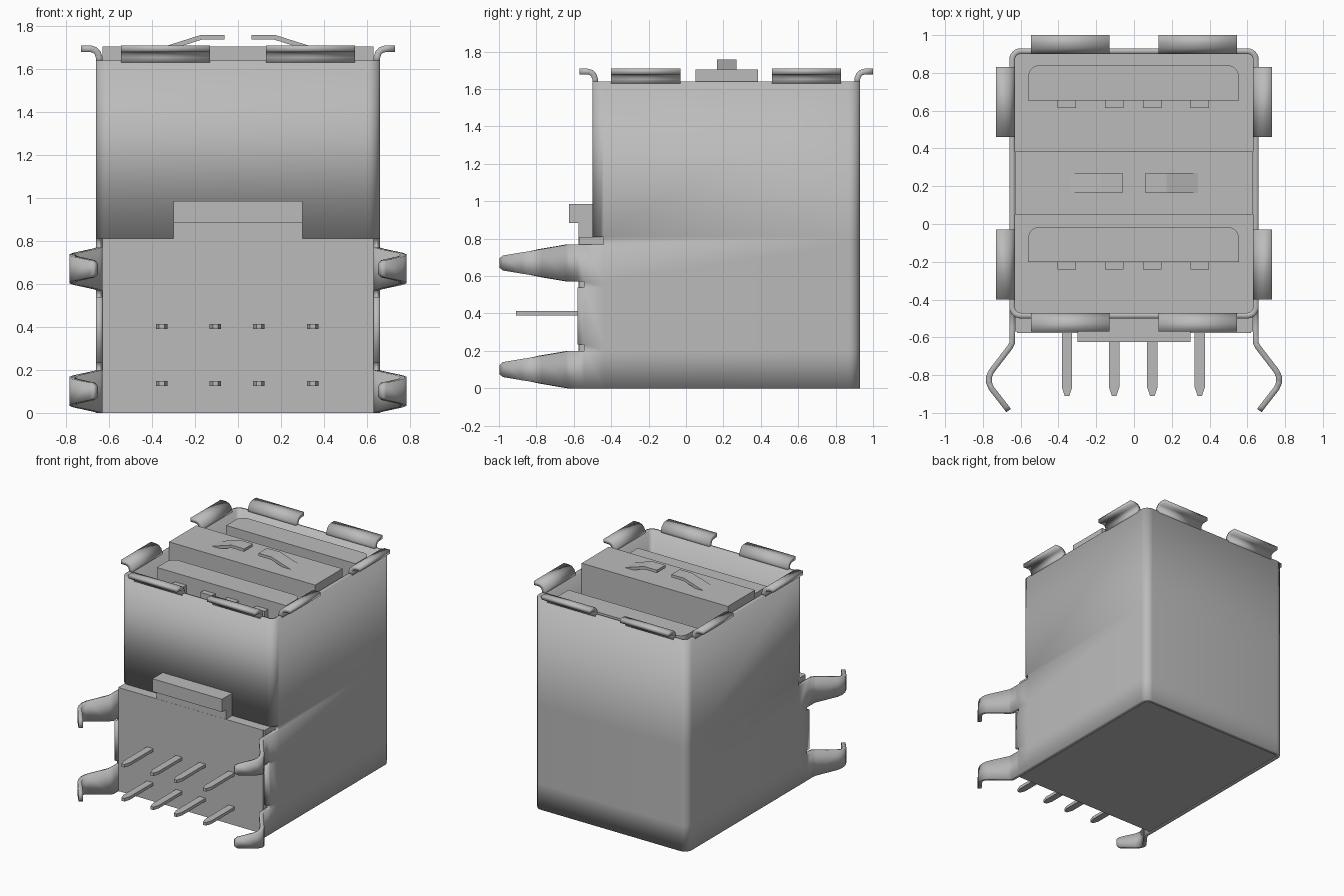
import bpy, bmesh
from math import sin, cos, radians

if "Cube" in bpy.data.objects:
    bpy.data.objects.remove(bpy.data.objects["Cube"])

grey = bpy.data.materials.new("plain grey")
grey.use_nodes = True
grey.diffuse_color = (0.5, 0.5, 0.5, 1)
grey.node_tree.nodes["Principled BSDF"].inputs["Base Color"].default_value = (0.5, 0.5, 0.5, 1)

SHEET = 0.03          # sheet metal thickness
WX, Y0, Y1 = 0.645, -0.485, 0.915   # wall centre lines
RIM = 1.64


def finish(bm, name, thickness=0, smooth=False):
    bmesh.ops.remove_doubles(bm, verts=bm.verts, dist=0.0005)
    bmesh.ops.recalc_face_normals(bm, faces=bm.faces)
    mesh = bpy.data.meshes.new(name)
    bm.to_mesh(mesh)
    bm.free()
    ob = bpy.data.objects.new(name, mesh)
    bpy.context.collection.objects.link(ob)
    mesh.materials.append(grey)
    if thickness:
        mod = ob.modifiers.new("thickness", "SOLIDIFY")
        mod.thickness, mod.offset, mod.use_even_offset = thickness, 0, True
    if smooth:
        bpy.ops.object.select_all(action="DESELECT")
        ob.select_set(True)
        bpy.context.view_layer.objects.active = ob
        bpy.ops.object.shade_smooth_by_angle(angle=radians(35))
    return ob


def quad(bm, *pts):
    bm.faces.new([bm.verts.new(p) for p in pts])


def prism(name, outline, z0, z1, smooth=False):
    """Extrude an (x, y) outline from z0 to z1."""
    bm = bmesh.new()
    face = bm.faces.new([bm.verts.new((x, y, z0)) for x, y in outline])
    top = bmesh.ops.extrude_face_region(bm, geom=[face])["geom"]
    for v in top:
        if isinstance(v, bmesh.types.BMVert):
            v.co.z = z1
    return finish(bm, name, smooth=smooth)


def box(name, x0, x1, y0, y1, z0, z1):
    return prism(name, [(x0, y0), (x1, y0), (x1, y1), (x0, y1)], z0, z1)


def arc(cx, cy, r, start, steps=6):
    angles = [radians(start + 90 * i / steps) for i in range(steps + 1)]
    return [(cx + r * cos(a), cy + r * sin(a)) for a in angles]


# Sheet metal shell: rounded tube, open at the lower front
R = 0.045
FRONT = Y0 + R
ring = (arc(WX - R, Y1 - R, R, 0) + arc(R - WX, Y1 - R, R, 90)
        + arc(R - WX, FRONT, R, 180) + arc(WX - R, FRONT, R, 270))
levels = [0, 0.2, 0.235, 0.54, 0.57, 0.77, 0.81, RIM]
bm = bmesh.new()
for (ax, ay), (bx, by) in zip(ring, ring[1:] + ring[:1]):
    for lo, hi in zip(levels, levels[1:]):
        if lo >= 0.81 or max(ay, by) > FRONT + 0.001:
            quad(bm, (ax, ay, lo), (bx, by, lo), (bx, by, hi), (ax, ay, hi))

# Side cheeks with relief notches, and the sprung mounting legs
leg_path = [(0.645, -0.58, 0.1), (0.645, -0.63, 0.1), (0.655, -0.65, 0.096),
            (0.755, -0.78, 0.074), (0.768, -0.81, 0.068), (0.768, -0.84, 0.062),
            (0.755, -0.87, 0.057), (0.677, -0.97, 0.04), (0.664, -0.988, 0.025)]
for s in (-1, 1):
    for lo, hi in zip(levels[:5], levels[1:6]):
        stops = [FRONT, -0.545] if hi - lo < 0.05 else [FRONT, -0.545, -0.58]
        for a, b in zip(stops, stops[1:]):
            x = s * WX
            quad(bm, (x, a, lo), (x, b, lo), (x, b, hi), (x, a, hi))
    for zc in (0.1, 0.67):
        for (ax, ay, ah), (bx, by, bh) in zip(leg_path, leg_path[1:]):
            quad(bm, (s * ax, ay, zc - ah), (s * bx, by, zc - bh),
                 (s * bx, by, zc + bh), (s * ax, ay, zc + ah))
finish(bm, "metal_shell", SHEET, True)

# Flared tabs around the mouth
flare = [(0, RIM - 0.01), (0.001, 1.655), (0.008, 1.674), (0.022, 1.688),
         (0.042, 1.694), (0.085, 1.694)]


def tab(name, place, a, b):
    bm = bmesh.new()
    for (o1, z1), (o2, z2) in zip(flare, flare[1:]):
        quad(bm, (*place(o1, a), z1), (*place(o1, b), z1),
             (*place(o2, b), z2), (*place(o2, a), z2))
    finish(bm, name, SHEET, True)


for s, side in ((-1, "right"), (1, "left")):
    tab("front_tab_" + side, lambda o, t: (s * t, Y0 - o), 0.13, 0.545)
    tab("back_tab_" + side, lambda o, t: (s * t, Y1 + o), 0.13, 0.545)
    for where, a in (("front", -0.4), ("back", 0.46)):
        tab(f"side_tab_{side}_{where}", lambda o, t: (s * (WX + o), t), a, a + 0.37)

# Inner housing, rear panel and divider between the two sockets
box("housing_core", -0.63, 0.63, -0.57, 0.9, 0, 0.81)
box("pin_panel", -0.62, 0.62, -0.576, -0.57, 0.04, 0.81)
box("divider", -0.63, 0.63, 0.05, 0.385, 0.8, 1.705)

# Latch on the front wall
box("latch_base", -0.3, 0.3, -0.575, -0.49, 0.805, 0.885)
box("latch_head", -0.3, 0.3, -0.625, -0.49, 0.885, 0.985)

# Socket tongues with contacts, and rows of solder pins
columns = (-0.355, -0.105, 0.097, 0.348)
for label, y in (("front", -0.2), ("back", 0.655)):
    top = y + 0.185
    outline = ([(-0.56, y), (0.555, y)] + arc(0.495, top - 0.06, 0.06, 0)
               + arc(-0.5, top - 0.06, 0.06, 90))
    prism("tongue_" + label, outline, 0.8, 1.62, True)
    for i, x in enumerate(columns):
        box(f"contact_{label}_{i}", x - 0.049, x + 0.049, y - 0.042, y + 0.01, 0.8, 1.55)

for row, z in (("lower", 0.137), ("upper", 0.402)):
    for i, x in enumerate(columns):
        half = [(0.027, -0.56), (0.027, -0.865), (0.012, -0.91)]
        outline = [(x + w, y) for w, y in half] + [(x - w, y) for w, y in half[::-1]]
        prism(f"pin_{row}_{i}", outline, z - 0.012, z + 0.012)

# Spring fingers on the divider
finger = [(0.35, 1.69), (0.17, 1.747), (0.062, 1.747)]
for s, side in ((-1, "right"), (1, "left")):
    bm = bmesh.new()
    for (ax, az), (bx, bz) in zip(finger, finger[1:]):
        quad(bm, (s * ax, 0.165, az), (s * bx, 0.165, bz),
             (s * bx, 0.27, bz), (s * ax, 0.27, az))
    finish(bm, "spring_finger_" + side, 0.022)
